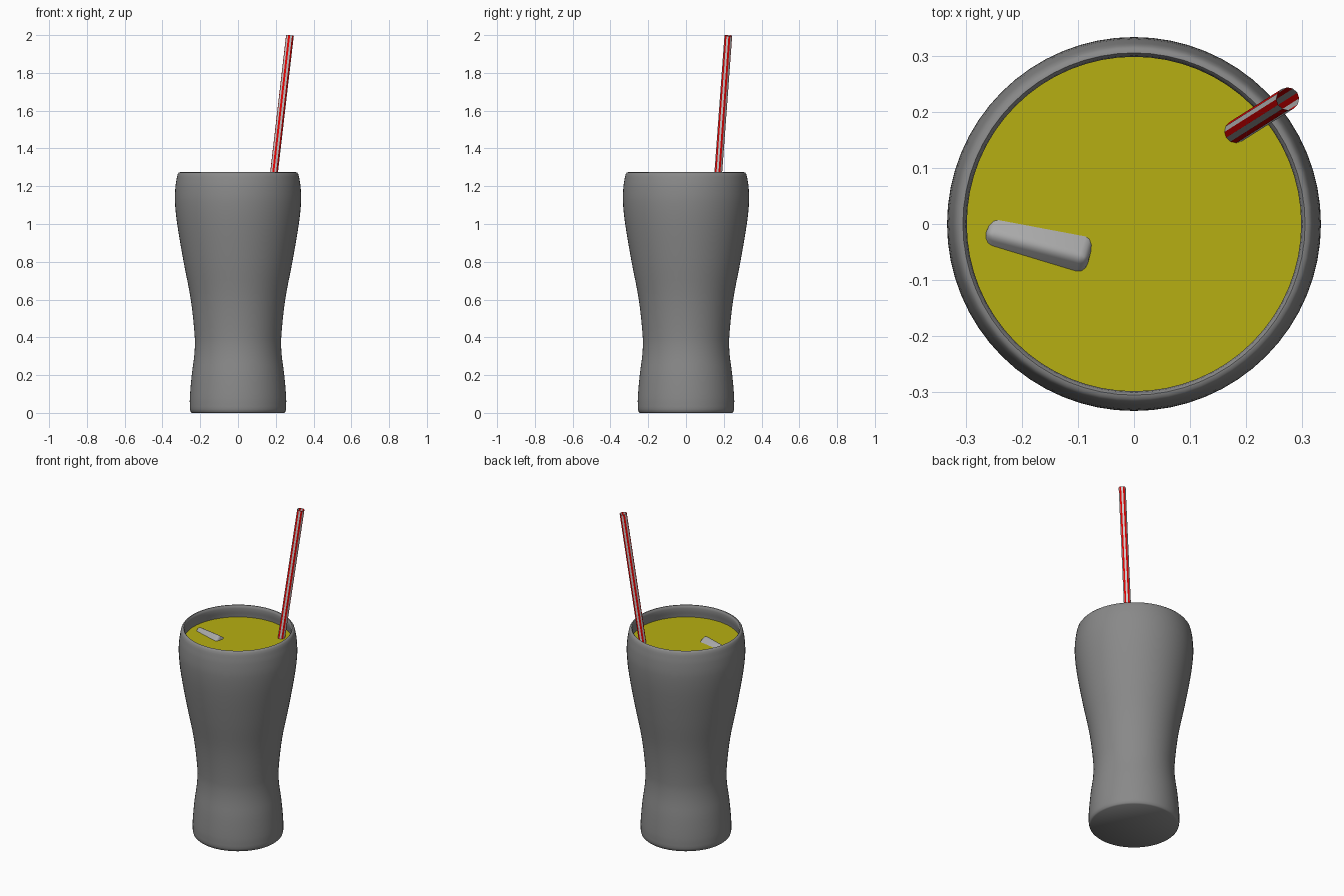
import bpy, bmesh, math
from mathutils import Vector, Matrix, geometry

if "Cube" in bpy.data.objects:
    bpy.data.objects.remove(bpy.data.objects["Cube"])


def material(name, rgb):
    m = bpy.data.materials.new(name)
    m.diffuse_color = (*rgb, 1)
    m.use_nodes = True
    m.node_tree.nodes["Principled BSDF"].inputs["Base Color"].default_value = m.diffuse_color
    return m


def add_object(name, bm, mats=(), angle=None):
    bmesh.ops.recalc_face_normals(bm, faces=bm.faces)
    me = bpy.data.meshes.new(name)
    bm.to_mesh(me)
    bm.free()
    ob = bpy.data.objects.new(name, me)
    bpy.context.collection.objects.link(ob)
    for m in mats:
        me.materials.append(m)
    if angle:
        bpy.context.view_layer.objects.active = ob
        ob.select_set(True)
        bpy.ops.object.shade_smooth_by_angle(angle=math.radians(angle))
        ob.select_set(False)
    return ob


def smooth_curve(pts, steps=4):
    """Smooth curve through the points, as (r, z) pairs."""
    v = [Vector((r, 0, z)) for r, z in pts]
    out = []
    for i in range(len(v) - 1):
        a, b = v[i], v[i + 1]
        k = (b - a).length / 3
        ta = (b - v[max(i - 1, 0)]).normalized()
        tb = (v[min(i + 2, len(v) - 1)] - a).normalized()
        out += geometry.interpolate_bezier(a, a + ta * k, b - tb * k, b, steps + 1)[:-1]
    return [(p.x, p.z) for p in out] + [pts[-1]]


def lathe(name, profile, mats=(), segments=64, angle=50):
    bm = bmesh.new()
    vs = [bm.verts.new((r, 0, z)) for r, z in profile]
    es = [bm.edges.new(p) for p in zip(vs, vs[1:])]
    bmesh.ops.spin(bm, geom=vs + es, cent=(0, 0, 0), axis=(0, 0, 1),
                   angle=2 * math.pi, steps=segments)
    bmesh.ops.remove_doubles(bm, verts=bm.verts, dist=1e-5)
    return add_object(name, bm, mats, angle)


glass_grey = material("glass_grey", (0.25, 0.25, 0.25))
ice_grey = material("ice_grey", (0.4, 0.4, 0.4))
yellow = material("drink_yellow", (0.47, 0.43, 0.006))
red = material("straw_red", (0.8, 0.0, 0.0))
white = material("straw_white", (0.8, 0.8, 0.8))

# Glass: curved outer wall, rounded rim, inner wall and thick base
wall = smooth_curve([(0.255, 0.02), (0.255, 0.08), (0.245, 0.2), (0.231, 0.31),
                     (0.229, 0.4), (0.25, 0.6), (0.288, 0.8), (0.322, 1.0),
                     (0.334, 1.12), (0.331, 1.2), (0.323, 1.25)])
inner = [(r - 0.025, z) for r, z in reversed(wall) if 0.08 <= z < 1.25]
lathe("glass", [(0, 0), (0.245, 0), (0.251, 0.006)] + wall
      + [(0.319, 1.265), (0.313, 1.273), (0.306, 1.274), (0.301, 1.268), (0.299, 1.257)]
      + inner + [(0, 0.08)], [glass_grey])

# Drink: fills the glass to just below the rim
level = 1.2
fill = [(r - 0.026, z) for r, z in wall if 0.085 <= z < level - 0.005]
lathe("drink", [(0, 0.085)] + fill + [(0.3055, level), (0, level)], [yellow])

# Ice cube: tilted so that one edge breaks the surface
bm = bmesh.new()
bmesh.ops.create_cube(bm, size=0.19)
bmesh.ops.bevel(bm, geom=bm.edges[:], offset=0.016, segments=3, profile=0.5,
                affect='EDGES')
rot = (Matrix.Rotation(math.radians(-14.5), 4, 'Z')
       @ Matrix.Rotation(math.radians(-3), 4, 'Y')
       @ Matrix.Rotation(math.radians(-38), 4, 'X'))
edge = rot @ Vector((0, -0.09, 0.09))
bm.transform(Matrix.Translation(Vector((-0.174, -0.04, level + 0.02)) - edge) @ rot)
add_object("ice_cube", bm, [ice_grey], 40)

# Straw: open twelve-sided tube with alternating stripes
sides = 12
low, high = Vector((0.055, 0.085, 0.1)), Vector((0.275, 0.224, 1.998))
axis = high - low
bm = bmesh.new()
bmesh.ops.create_cone(bm, cap_ends=False, segments=sides, radius1=0.0205,
                      radius2=0.0205, depth=axis.length)
for f in bm.faces:
    c = f.calc_center_median()
    turn = math.atan2(c.y, c.x) / (2 * math.pi) % 1
    f.material_index = int(turn * sides) % 2
bm.transform(Matrix.Translation((low + high) / 2)
             @ axis.to_track_quat('Z', 'Y').to_matrix().to_4x4())
add_object("straw", bm, [red, white])
